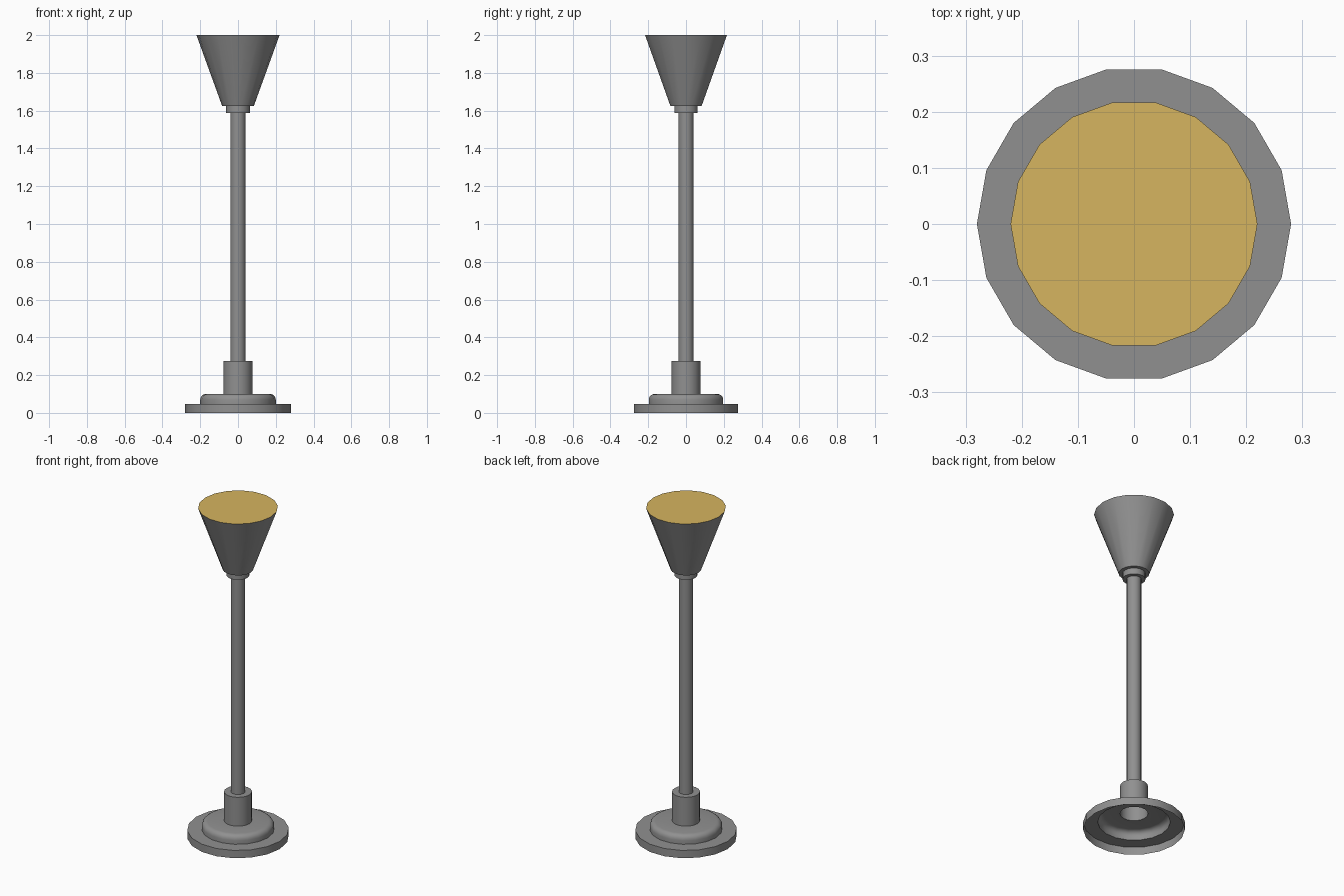
import bpy, bmesh, math

if "Cube" in bpy.data.objects:
    bpy.data.objects.remove(bpy.data.objects["Cube"])

SIDES = 18


def material(name, rgb):
    m = bpy.data.materials.new(name)
    m.diffuse_color = (*rgb, 1.0)
    m.use_nodes = True
    m.node_tree.nodes["Principled BSDF"].inputs["Base Color"].default_value = m.diffuse_color
    return m


def lathe(name, profile, mat, cap_top=False, wall=True):
    """Revolve (radius, height) points, listed bottom to top, around z."""
    bm = bmesh.new()
    rings = []
    for r, z in profile:
        rings.append([bm.verts.new((r * math.cos(2 * math.pi * i / SIDES),
                                    r * math.sin(2 * math.pi * i / SIDES), z))
                      for i in range(SIDES)])
    for low, high in zip(rings, rings[1:]):
        for i in range(SIDES):
            k = (i + 1) % SIDES
            bm.faces.new((low[i], low[k], high[k], high[i]))
    if cap_top:
        bm.faces.new(rings[-1])
    mesh = bpy.data.meshes.new(name)
    bm.to_mesh(mesh)
    bm.free()
    mesh.materials.append(mat)
    obj = bpy.data.objects.new(name, mesh)
    bpy.context.collection.objects.link(obj)
    bpy.ops.object.select_all(action='DESELECT')
    obj.select_set(True)
    bpy.context.view_layer.objects.active = obj
    bpy.ops.object.shade_smooth_by_angle(angle=math.radians(35))
    return obj


metal = material("grey metal", (0.28, 0.28, 0.28))
glow = material("warm light", (0.67, 0.46, 0.115))

# Hollow foot: flat disc, rounded step, and the collar that holds the pole
R = 0.03
dome = [(0.17 + R * math.cos(a), 0.07 + R * math.sin(a))
        for a in (math.radians(d) for d in (0, 22.5, 45, 67.5, 90))]
lathe("foot", [(0.28, 0), (0.28, 0.047), (0.20, 0.047)] + dome
      + [(0.077, 0.10), (0.077, 0.275), (0.04, 0.275)], metal)

# Pole
lathe("pole", [(0.04, 0.275), (0.04, 1.588)], metal)

# Neck ring under the shade
lathe("neck_ring", [(0.04, 1.588), (0.063, 1.588), (0.063, 1.625)], metal)

# Flared shade
lathe("shade", [(0.063, 1.625), (0.084, 1.625), (0.22, 2.0)], metal)

# Lit disc closing the top of the shade
lathe("light_disc", [(0.22, 2.0)], glow, cap_top=True)
